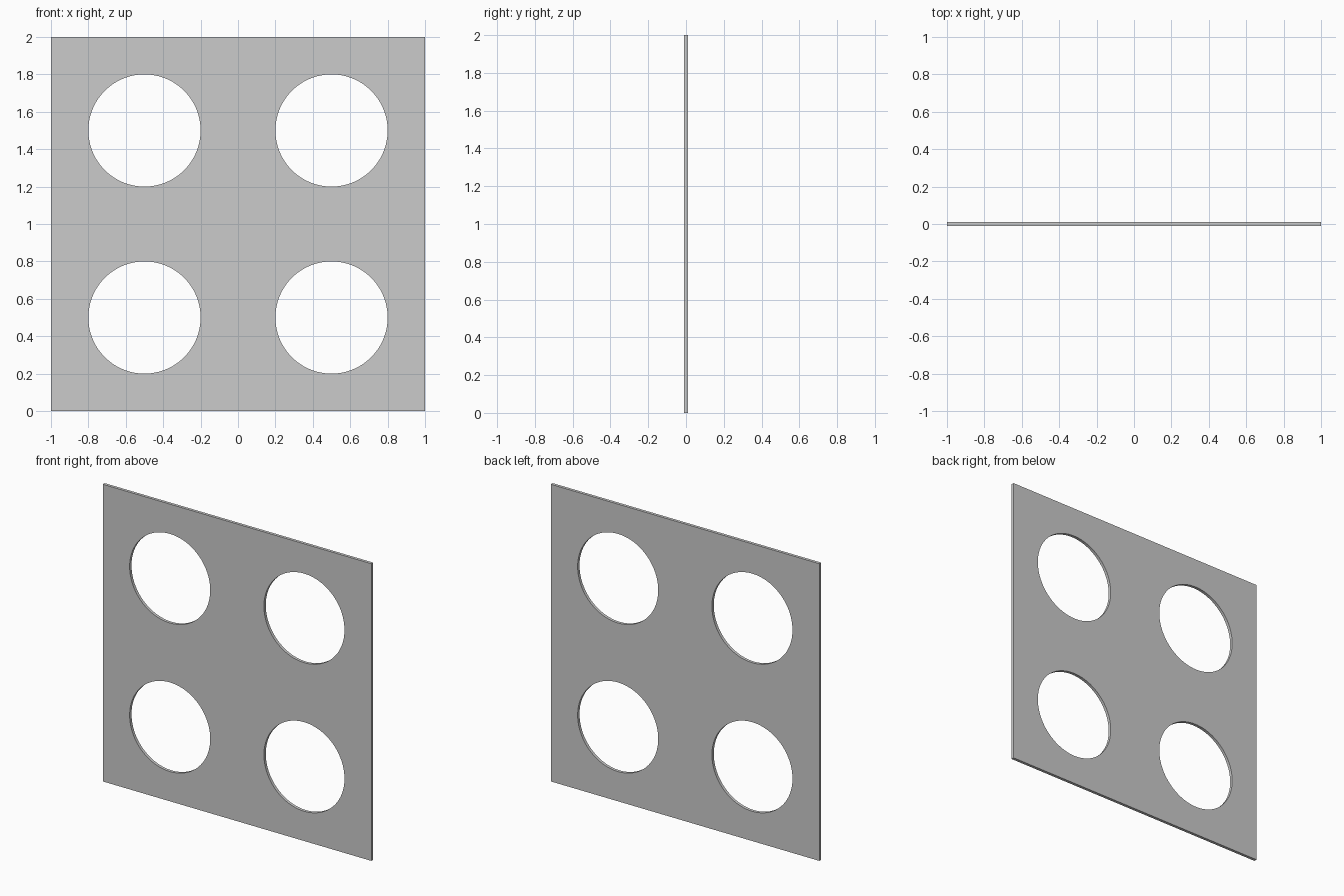
import bpy, bmesh
from math import cos, sin, tau

if "Cube" in bpy.data.objects:
    bpy.data.objects.remove(bpy.data.objects["Cube"])

SEGMENTS = 96
CELL = 0.5        # half width of one square cell
RADIUS = 0.3      # hole radius
THICKNESS = 0.02


def add_cell(bm, cx, cz):
    """Square cell with a round hole, as a ring of quads facing -y."""
    inner, outer = [], []
    for i in range(SEGMENTS):
        c, s = cos(tau * i / SEGMENTS), sin(tau * i / SEGMENTS)
        k = CELL / max(abs(c), abs(s))
        inner.append(bm.verts.new((cx + RADIUS * c, 0, cz + RADIUS * s)))
        outer.append(bm.verts.new((cx + k * c, 0, cz + k * s)))
    for i in range(SEGMENTS):
        j = (i + 1) % SEGMENTS
        bm.faces.new((inner[i], outer[i], outer[j], inner[j]))


# Plate: four holed cells welded together
bm = bmesh.new()
for cx in (-0.5, 0.5):
    for cz in (0.5, 1.5):
        add_cell(bm, cx, cz)
bmesh.ops.remove_doubles(bm, verts=bm.verts, dist=1e-4)
mesh = bpy.data.meshes.new("perforated_plate")
bm.to_mesh(mesh)
bm.free()
plate = bpy.data.objects.new("perforated_plate", mesh)
bpy.context.collection.objects.link(plate)

# Thickness, centred on y = 0
solid = plate.modifiers.new("thickness", "SOLIDIFY")
solid.thickness = THICKNESS
solid.offset = 0
bpy.context.view_layer.objects.active = plate
plate.select_set(True)
bpy.ops.object.modifier_apply(modifier=solid.name)

# Smooth hole walls, sharp rims
bpy.ops.object.shade_smooth_by_angle()
